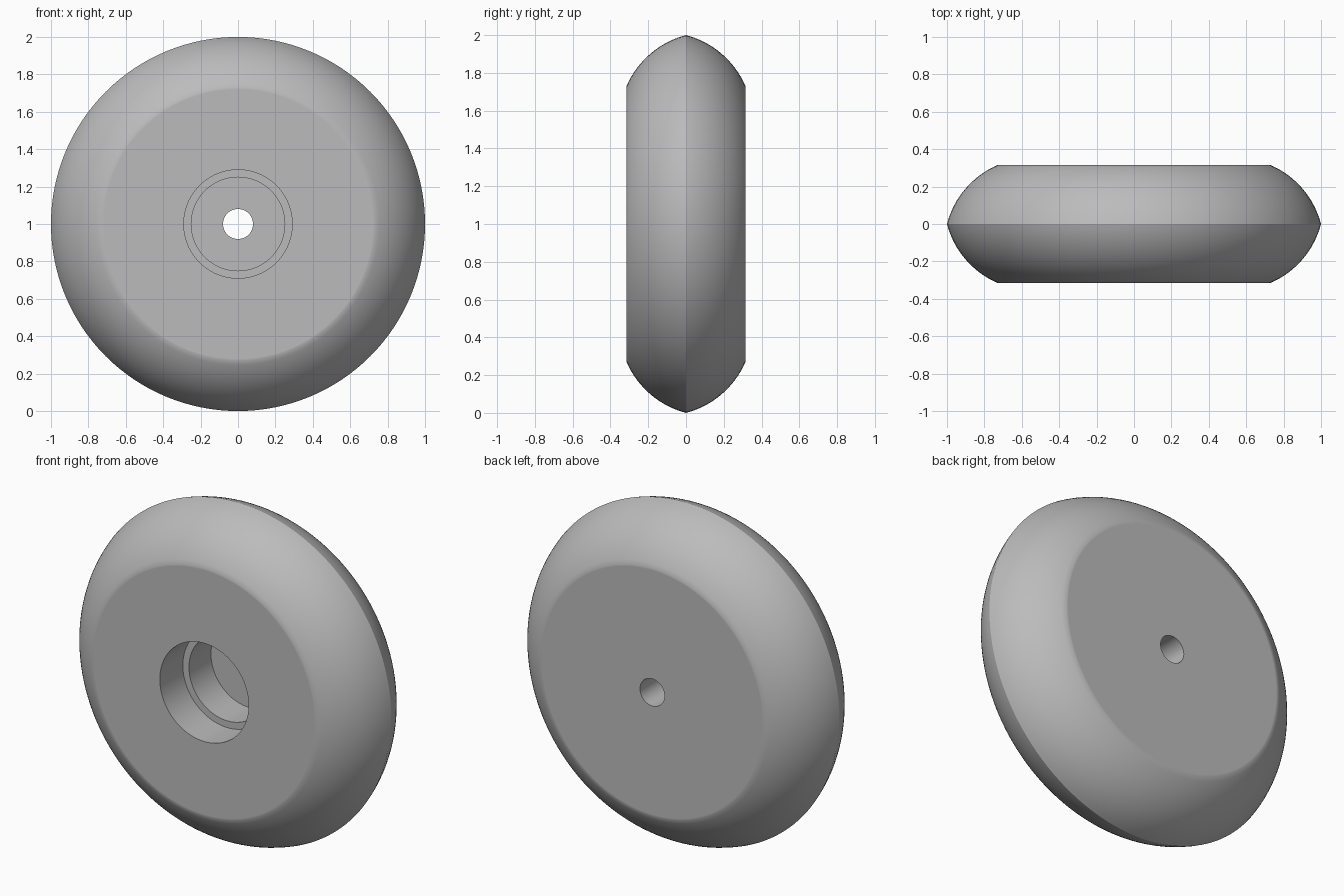
import bpy, bmesh, math

cube = bpy.data.objects.get("Cube")
if cube:
    bpy.data.objects.remove(cube, do_unlink=True)

# Main dimensions
HALF_WIDTH = 0.315
FACE_RADIUS = 0.73
BORE_RADIUS = 0.08
ARC_STEPS = 16
SEGMENTS = 128

grey = bpy.data.materials.new("plain grey")
grey.use_nodes = True
colour = (0.5, 0.5, 0.5, 1)
grey.diffuse_color = colour
grey.node_tree.nodes["Principled BSDF"].inputs["Base Color"].default_value = colour


def tread_arc():
    """Bulged arc (radius, y) from the front face edge to the central ridge."""
    rise, run = 1 - FACE_RADIUS, HALF_WIDTH
    chord = math.hypot(rise, run)
    slope = math.atan2(run, rise)
    half_turn = math.radians(26)
    radius = chord / (2 * math.sin(half_turn))
    start = slope + half_turn
    points = []
    for i in range(ARC_STEPS + 1):
        a = start - 2 * half_turn * i / ARC_STEPS
        points.append((math.sin(a), math.cos(a)))
    # Shift the circle so that the arc begins at the ridge
    s0, c0 = points[0]
    ridge_to_face = [(1 + radius * (s - s0), radius * (c0 - c)) for s, c in points]
    return ridge_to_face[::-1]


# Closed cross-section: stepped recess, front face, tread, back face, bore
front = tread_arc()
back = [(r, -y) for r, y in front[-2::-1]]
recess = [(BORE_RADIUS, 0.105), (0.25, 0.105), (0.25, -0.1), (0.29, -0.1),
          (0.29, -HALF_WIDTH), (FACE_RADIUS - 0.01, -HALF_WIDTH)]
back_face = [(FACE_RADIUS - 0.01, HALF_WIDTH), (BORE_RADIUS, HALF_WIDTH)]
profile = recess + front + back + back_face

# Revolve the section about the axle
bm = bmesh.new()
verts = [bm.verts.new((r, y, 0)) for r, y in profile]
edges = [bm.edges.new((a, b)) for a, b in zip(verts, verts[1:] + verts[:1])]
bmesh.ops.spin(bm, geom=verts + edges, cent=(0, 0, 0), axis=(0, 1, 0),
               angle=math.tau, steps=SEGMENTS, use_duplicate=False)
bmesh.ops.remove_doubles(bm, verts=bm.verts, dist=0.0001)
bmesh.ops.recalc_face_normals(bm, faces=bm.faces)

mesh = bpy.data.meshes.new("wheel")
bm.to_mesh(mesh)
bm.free()
mesh.materials.append(grey)
wheel = bpy.data.objects.new("wheel", mesh)
wheel.location.z = 1
bpy.context.collection.objects.link(wheel)

# Smooth tread with a crisp ridge and crisp recess edges
bpy.ops.object.select_all(action="DESELECT")
wheel.select_set(True)
bpy.context.view_layer.objects.active = wheel
bpy.ops.object.shade_smooth_by_angle(angle=math.radians(27))
